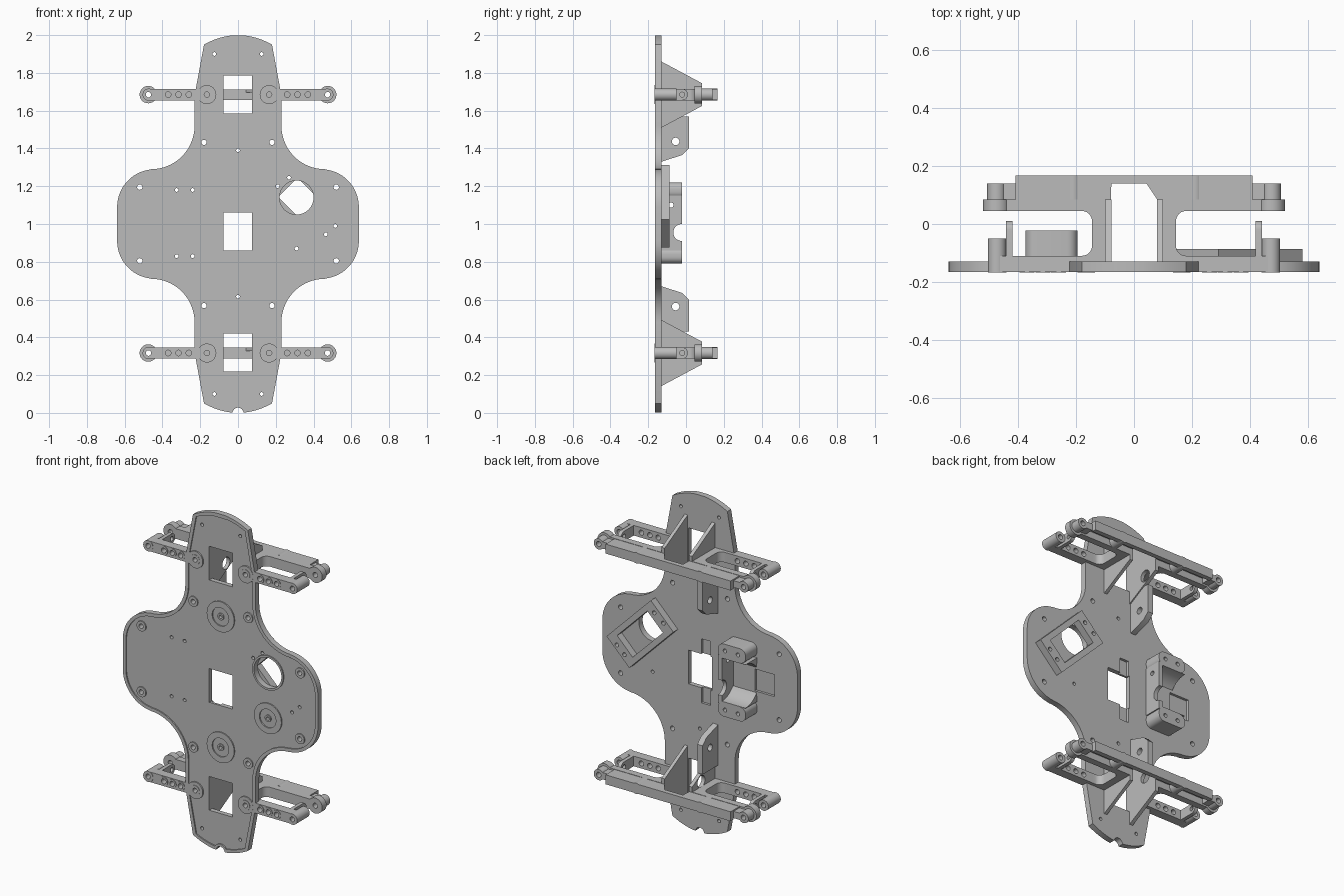
import bpy
from math import sin, cos, pi, radians

cube = bpy.data.objects.get("Cube")
if cube:
    bpy.data.objects.remove(cube, do_unlink=True)

grey = bpy.data.materials.new("plain_grey")
grey.use_nodes = True
grey.diffuse_color = (0.5, 0.5, 0.5, 1)
grey.node_tree.nodes["Principled BSDF"].inputs["Base Color"].default_value = (0.5, 0.5, 0.5, 1)

parts = []
ROT = {"x": (pi / 2, 0, pi / 2), "y": (pi / 2, 0, 0), "z": (0, 0, 0)}


def prism(name, loops, axis, a, b):
    """Extrude nested 2D loops from a to b: 'x' uses (y, z), 'y' uses (x, z), 'z' uses (x, y)."""
    curve = bpy.data.curves.new(name, "CURVE")
    curve.dimensions = "2D"
    curve.fill_mode = "BOTH"
    curve.extrude = abs(b - a) / 2
    for loop in loops:
        spline = curve.splines.new("POLY")
        spline.points.add(len(loop) - 1)
        for point, (u, v) in zip(spline.points, loop):
            point.co = (u, v, 0, 1)
        spline.use_cyclic_u = True
    ob = bpy.data.objects.new(name, curve)
    ob.rotation_euler = ROT[axis]
    ob.location["xyz".index(axis)] = (a + b) / 2
    curve.materials.append(grey)
    bpy.context.collection.objects.link(ob)
    parts.append(ob)
    return ob


def arc(u, v, r, start, end, n=14):
    angles = [radians(start + (end - start) * i / n) for i in range(n + 1)]
    return [(u + r * cos(t), v + r * sin(t)) for t in angles]


def circle(u, v, r, n=32):
    return arc(u, v, r, 0, 360 - 360 / n, n - 1)


def rect(u0, u1, v0, v1):
    return [(u0, v0), (u1, v0), (u1, v1), (u0, v1)]


def rounded(u0, u1, v0, v1, r):
    return (arc(u0 + r, v0 + r, r, 180, 270, 6) + arc(u1 - r, v0 + r, r, 270, 360, 6)
            + arc(u1 - r, v1 - r, r, 0, 90, 6) + arc(u0 + r, v1 - r, r, 90, 180, 6))


def washer(name, x, z, r, hole, y0, y1):
    prism(name, [circle(x, z, r), circle(x, z, hole, 16)], "y", y0, y1)


def outline(o):
    """Cross-shaped plate outline shrunk by o, with the bottom notch."""
    xs = [0.03 + o + (0.15 - 2 * o) * i / 6 for i in range(7)]
    q = [(x, 1 - o - 0.05 * (x / 0.18) ** 2) for x in xs]
    q += [(0.23 - o, 0.68)]
    q += arc(0.46, 0.52, 0.23 + o, 180, 270)
    q += arc(0.44, 0.09, 0.2 - o, 85, 0)
    pts = q + [(x, -z) for x, z in reversed(q)]
    pts += arc(0, -1, 0.028 + 0.7 * o, 30, 150, 8)
    pts += [(-x, -z) for x, z in q] + [(-x, z) for x, z in reversed(q)]
    return [(x, z + 1) for x, z in pts]


# Holes through the main plate
FRONT, FLOOR, MID, BACK = -0.165, -0.158, -0.145, -0.13
LEVELS = (0.317, 1.685)
frame_screws = [(0.515, 0.99), (0.465, 0.945), (0.27, 1.245), (0.21, 1.2)]
motor_screws = [(x, z) for x in (-0.325, -0.24) for z in (0.83, 1.18)]
bosses = [(s * x, 1 + d * z) for s in (-1, 1) for d in (-1, 1)
          for x, z in ((0.52, 0.195), (0.18, 0.432))]
pivots = [(s * 0.165, z) for s in (-1, 1) for z in LEVELS]
ends = [(s * 0.125, 1 + d * 0.9) for s in (-1, 1) for d in (-1, 1)]
discs = [(0, 1.39), (0, 0.615), (0.31, 0.87)]
holes = [circle(x, z, 0.01, 12) for x, z in frame_screws + motor_screws + ends + discs]
holes += [circle(x, z, 0.014, 16) for x, z in bosses + pivots]
holes += [circle(0.31, 1.14, 0.09, 48)]
holes += [rect(-0.078, 0.075, z, z + 0.2) for z in (0.22, 1.585)]
window = rect(-0.078, 0.075, 0.86, 1.06)
slotted = [(-0.078, 0.86), (-0.07, 0.86), (-0.07, 0.77), (-0.01, 0.77), (-0.01, 0.86), (0.075, 0.86)]
slotted += [(x, 1.92 - z) for x, z in reversed(slotted)]

# Main plate: floor, back layer with shallow recesses, and raised rim
prism("plate_floor", [outline(0), window] + holes, "y", FLOOR, MID)
bed = rect(-0.49, -0.36, 0.935, 1.065)
prism("plate_back", [outline(0), slotted, bed] + holes, "y", MID, BACK)
prism("plate_rim", [outline(0), outline(0.02)], "y", FRONT, FLOOR)

# Raised rings on the front
for x, z in bosses:
    washer("screw_boss", x, z, 0.03, 0.014, FRONT, FLOOR)
for x, z in pivots:
    washer("pivot_boss", x, z, 0.05, 0.014, FRONT - 0.001, FLOOR)
    washer("pivot_ring", x, z, 0.03, 0.014, FRONT - 0.003, FLOOR)
for x, z in discs:
    washer("disc_ring", x, z, 0.09, 0.055, FRONT, FLOOR)
    washer("disc_centre", x, z, 0.02, 0.01, FRONT, FLOOR)
prism("port_ring", [circle(0.31, 1.14, 0.102, 48), circle(0.31, 1.14, 0.09, 48)], "y", FRONT, FLOOR)


# Diagonal frame behind the round port
def diagonal(hl, hw):
    k = 0.5 ** 0.5
    return [(0.363 + k * (u + v), 1.094 + k * (v - u)) for u, v in rect(-hl, hl, -hw, hw)]


prism("diagonal_frame", [diagonal(0.205, 0.105), diagonal(0.14, 0.072)]
      + [circle(x, z, 0.012, 12) for x, z in frame_screws], "y", BACK, -0.087)

# Motor cradle: two screw blocks, curved bed sides and a notched end wall
for d in (-1, 1):
    z0, z1 = sorted((1.005 + d * 0.13, 1.005 + d * 0.215))
    screws = [circle(x, z, 0.012, 12) for x, z in motor_screws if (z > 1) == (d > 0)]
    prism("cradle_block", [rounded(-0.375, -0.195, z0, z1, 0.035)] + screws, "y", BACK, -0.022)
    zb = 1.005 + d * 0.15
    side = [(BACK, zb), (-0.022, zb)]
    side += [(-0.022 - 0.128 * sin(radians(t)), 1.005 + d * 0.128 * cos(radians(t)))
             for t in range(0, 58, 6)]
    prism("cradle_side", [side], "x", -0.34, -0.215)
    low = [(y, z - d * 0.02 if abs(z - zb) < 0.001 else z) for y, z in side]
    prism("cradle_lip", [low], "x", -0.375, -0.34)
wall = [(BACK, 0.86), (-0.022, 0.86)] + arc(-0.022, 0.955, 0.045, 270, 90) + [(-0.022, 1.15), (BACK, 1.15)]
prism("cradle_end_wall", [wall, circle(-0.08, 1.1, 0.014, 16)], "x", -0.22, -0.195)

for zc in LEVELS:
    d = 1 if zc > 1 else -1
    # Gusset pair and offset mounting fin
    gusset = [(BACK, zc + 0.175), (0.085, zc + 0.06), (0.085, zc - 0.06), (BACK, zc - 0.175)]
    prism("left_gusset", [gusset], "x", 0.08, 0.1)
    prism("right_gusset", [gusset, circle(0, zc - d * 0.06, 0.035)], "x", -0.1, -0.078)
    fin = [(BACK, 0.33), (-0.02, 0.365), (0.015, 0.4), (0.015, 0.57), (BACK, 0.57)]
    prism("mounting_fin", [[(y, 1 + d * z) for y, z in fin],
                           circle(-0.055, 1 + d * 0.437, 0.02)], "x", -0.12, -0.085)
    # Rear beam wall
    prism("beam_wall", [rect(-0.41, 0.41, zc - 0.028, zc + 0.028)], "y", 0.14, 0.168)

    for s in (-1, 1):
        def flip(loop):
            return [(s * u, v) for u, v in loop]

        # Front arm with a row of holes
        arm = [(0.2, zc - 0.03)] + arc(0.475, zc, 0.03, -90, 90) + [(0.2, zc + 0.03)]
        row = [circle(x, zc, 0.015, 16) for x in (0.26, 0.315, 0.37, 0.475)]
        prism("front_arm", [flip(p) for p in [arm] + row], "y", FRONT, -0.11)
        for x in (0.26, 0.315, 0.37):
            washer("arm_ring", s * x, zc, 0.026, 0.015, FRONT - 0.003, FRONT)
        washer("front_hub", s * 0.473, zc, 0.032, 0.015, FRONT - 0.002, -0.05)
        lug = [(-0.13, zc - 0.03)] + arc(-0.02, zc, 0.03, -90, 90) + [(-0.13, zc + 0.03)]
        prism("arm_lug", [lug, circle(-0.02, zc, 0.013, 16)], "x", s * 0.42, s * 0.442)

        # Bracket joining the front arm to the rear arm
        bracket = [(0.1, BACK), (0.1, 0.085), (0.46, 0.085), (0.46, 0.045)]
        bracket += arc(0.18, 0.01, 0.035, 90, 180, 6) + arc(0.18, -0.075, 0.035, 180, 270, 6)
        bracket += [(0.2, -0.11), (0.2, BACK)]
        prism("arm_bracket", [flip(bracket)], "z", zc - 0.03, zc + 0.03)

        # Rear hubs and the top flange of the rear beam
        washer("rear_hub", s * 0.475, zc, 0.046, 0.015, 0.045, 0.085)
        washer("rear_hub_post", s * 0.475, zc, 0.032, 0.015, 0.085, 0.14)
        inner = 0.04 if s > 0 else 0.078
        flange = [(inner, 0.145), (0.08, 0.085), (0.41, 0.085), (0.41, 0.145)]
        prism("beam_flange", [flip(flange)], "z", zc + 0.01, zc + 0.028)
        prism("beam_stop", [flip(rect(0.41, 0.45, 0.085, 0.14))], "z", zc - 0.02, zc + 0.02)
        prism("beam_knuckle", [circle(s * 0.21, zc, 0.032)], "y", 0.085, 0.168)

# Turn every profile into a mesh and smooth the round walls
bpy.ops.object.select_all(action="DESELECT")
for ob in parts:
    ob.select_set(True)
bpy.context.view_layer.objects.active = parts[0]
bpy.ops.object.convert(target="MESH")
bpy.ops.object.shade_smooth_by_angle(angle=radians(35))
